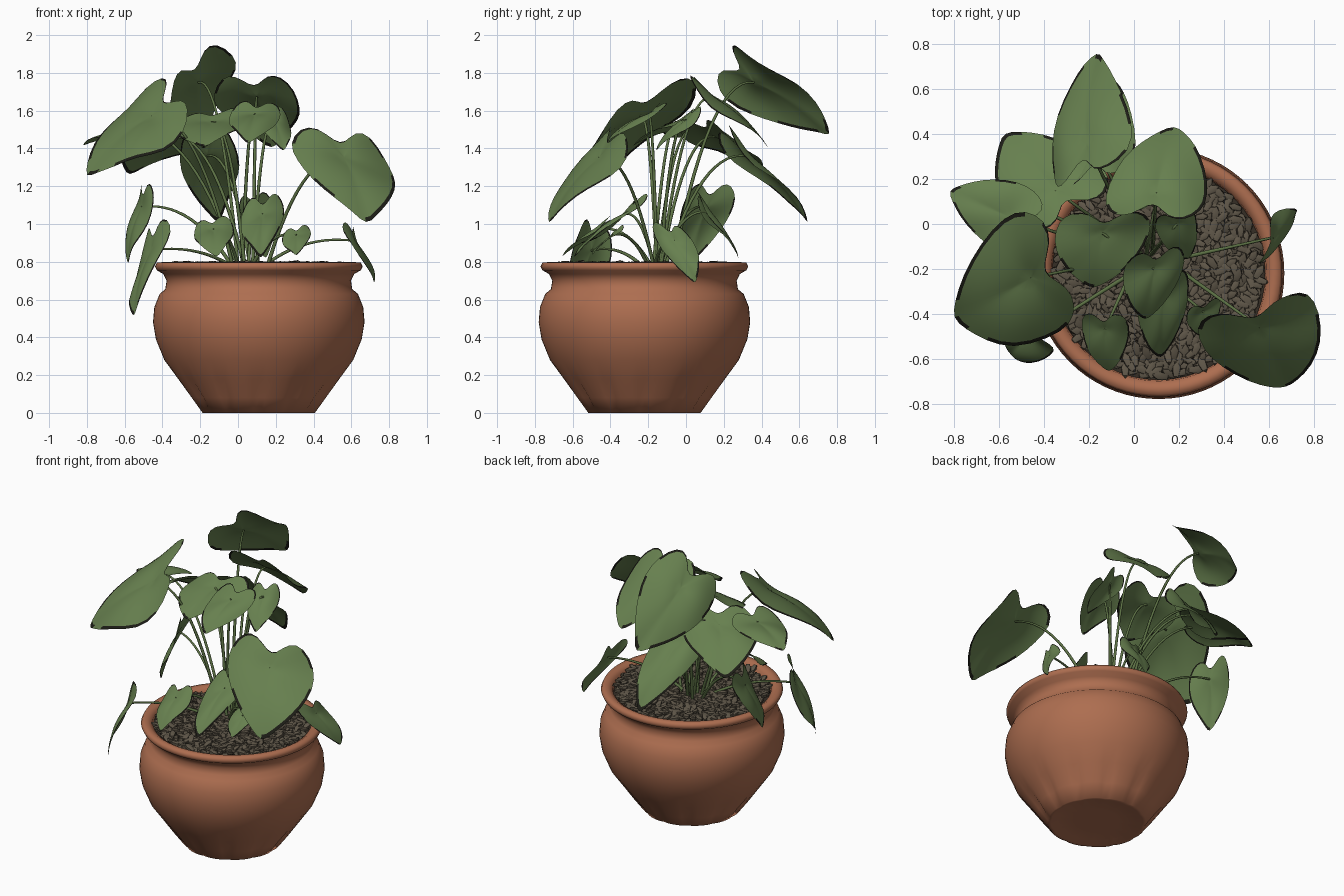
import bpy, bmesh, random
from math import sin, cos, pi, sqrt
from mathutils import Vector, Matrix, Euler

random.seed(4)
if "Cube" in bpy.data.objects:
    bpy.data.objects.remove(bpy.data.objects["Cube"])

POT_X, POT_Y = 0.11, -0.22


def material(name, rgb):
    mat = bpy.data.materials.new(name)
    mat.use_nodes = True
    mat.diffuse_color = (*rgb, 1)
    bsdf = mat.node_tree.nodes["Principled BSDF"]
    bsdf.inputs["Base Color"].default_value = (*rgb, 1)
    bsdf.inputs["Roughness"].default_value = 0.8
    return mat


TERRACOTTA = material("terracotta", (0.42, 0.155, 0.08))
LEAF = material("leaf green", (0.135, 0.215, 0.078))
LEAF_EDGE = material("dry leaf edge", (0.012, 0.012, 0.008))
STEM = material("stem green", (0.11, 0.17, 0.06))
PEBBLE = material("pebble brown", (0.112, 0.092, 0.064))
SOIL = material("dark soil", (0.035, 0.026, 0.018))


def finish(bm, name, mats, angle=0.9):
    bmesh.ops.recalc_face_normals(bm, faces=bm.faces)
    mesh = bpy.data.meshes.new(name)
    bm.to_mesh(mesh)
    bm.free()
    for mat in mats:
        mesh.materials.append(mat)
    obj = bpy.data.objects.new(name, mesh)
    bpy.context.collection.objects.link(obj)
    bpy.ops.object.select_all(action="DESELECT")
    obj.select_set(True)
    bpy.context.view_layer.objects.active = obj
    bpy.ops.object.shade_smooth_by_angle(angle=angle)
    return obj


# Pot: lathe profile with shallow flutes pinched into the foot
def build_pot():
    profile = [(0.13, 0.012), (0.24, 0.012), (0.28, 0.0), (0.30, 0.0), (0.36, 0.08),
               (0.43, 0.18), (0.50, 0.28), (0.545, 0.39), (0.56, 0.48), (0.553, 0.56),
               (0.525, 0.63), (0.495, 0.655), (0.488, 0.70), (0.505, 0.735), (0.54, 0.755),
               (0.55, 0.775), (0.54, 0.795), (0.51, 0.798), (0.48, 0.78), (0.47, 0.70)]
    seg = 72
    bm = bmesh.new()
    rings = []
    for r, z in profile:
        ring = []
        for i in range(seg):
            a = 2 * pi * i / seg
            pinch = 0.05 * max(0, 1 - abs(z - 0.08) / 0.14) * max(0, cos(12 * a)) ** 2
            rad = r * (1 - pinch)
            ring.append(bm.verts.new((POT_X + rad * cos(a), POT_Y + rad * sin(a), z)))
        rings.append(ring)
    for low, high in zip(rings, rings[1:]):
        for i in range(seg):
            j = (i + 1) % seg
            bm.faces.new((low[i], low[j], high[j], high[i]))
    bm.faces.new(rings[0][::-1])
    finish(bm, "pot", [TERRACOTTA], 1.6)


# Soil disc and the layer of elongated pebbles over it
def build_soil():
    bm = bmesh.new()
    bmesh.ops.create_circle(bm, cap_ends=True, segments=48, radius=0.475,
                            matrix=Matrix.Translation((POT_X, POT_Y, 0.75)))
    finish(bm, "soil", [SOIL])
    bm = bmesh.new()
    count = 800
    for k in range(count):
        r, a = 0.46 * sqrt((k + 0.5) / count), k * 2.39996
        place = Matrix.Translation((POT_X + r * cos(a), POT_Y + r * sin(a),
                                    random.uniform(0.76, 0.788)))
        tilt = Euler((0, random.uniform(-0.4, 0.4), random.uniform(0, pi))).to_matrix().to_4x4()
        size = random.uniform(0.85, 1.2)
        shape = Matrix.Diagonal((0.038 * size, 0.018 * size, 0.015 * size, 1))
        bmesh.ops.create_icosphere(bm, subdivisions=1, radius=1, matrix=place @ tilt @ shape)
    finish(bm, "pebbles", [PEBBLE], 0.7)


# Heart outline, one half, as (along the midrib, across)
HALF = [(1, 0), (0.87, 0.22), (0.69, 0.51), (0.42, 0.81), (0.12, 0.98), (-0.18, 0.95),
        (-0.39, 0.68), (-0.39, 0.36), (-0.2, 0.1), (0, 0)]
OUTLINE = HALF[:-1] + [(u, -v) for u, v in HALF[-2:0:-1]]
RINGS = (0.25, 0.5, 0.75, 0.978, 1)


def build_stem(name, base):
    start = Vector((0.05 + 0.12 * base.x + random.uniform(-0.04, 0.04),
                    -0.14 + 0.12 * base.y + random.uniform(-0.03, 0.03), 0.75))
    bend = start.lerp(base, 0.45)
    bend.z = base.z + 0.04
    curve = bpy.data.curves.new(name, "CURVE")
    curve.dimensions = "3D"
    curve.bevel_depth = 0.009
    curve.bevel_resolution = 1
    curve.use_fill_caps = True
    spline = curve.splines.new("POLY")
    steps = 14
    spline.points.add(steps)
    for i, point in enumerate(spline.points):
        t = i / steps
        p = start.lerp(bend, t).lerp(bend.lerp(base, t), t)
        point.co = (*p, 1)
        point.radius = 1.15 - 0.5 * t
    curve.materials.append(STEM)
    bpy.context.collection.objects.link(bpy.data.objects.new(name, curve))


# Leaf: heart blade from stem joint to tip, half-width vector across
def leaf(name, base, tip, half):
    base, tip, half = Vector(base), Vector(tip), Vector(half)
    axis = tip - base
    normal = axis.cross(half).normalized()
    if normal.z < 0:
        normal = -normal
    length, phase = axis.length, random.uniform(0, 6)
    bm = bmesh.new()

    def vert(u, v):
        arch = 0.30 * u * (1 - u) if u > 0 else -0.08 * u
        cup = 0.10 * abs(v) - 0.20 * v * v
        wave = 0.05 * sin(6 * u + 2.5 * v + phase) * abs(v)
        return bm.verts.new(base + axis * u + half * v + normal * length * (arch + cup + wave))

    centre = vert(0, 0)
    rings = [[vert(u * k, v * k) for u, v in OUTLINE] for k in RINGS]
    n = len(OUTLINE)
    for i in range(n):
        j = (i + 1) % n
        bm.faces.new((centre, rings[0][i], rings[0][j]))
        for inner, outer in zip(rings, rings[1:]):
            face = bm.faces.new((inner[i], outer[i], outer[j], inner[j]))
            # Patches of the rim are dried dark
            if outer is rings[-1] and random.random() < 0.55:
                face.material_index = 1
    obj = finish(bm, name + "_leaf", [LEAF, LEAF_EDGE], 3)
    obj.modifiers.new("smooth", "SUBSURF").levels = 1
    build_stem(name + "_stem", base)


build_pot()
build_soil()

# Tall leaves
leaf("front_left", (0.56, -0.46, 1.35), (0.68, -0.73, 0.99), (0.27, 0.08, -0.04))
leaf("front_right", (-0.46, -0.24, 1.57), (-0.81, -0.42, 1.24), (-0.10, 0.28, 0.12))
leaf("back_top", (-0.21, 0.36, 1.75), (-0.16, 0.77, 1.46), (0.18, 0.06, 0.13))
leaf("back_centre", (0.10, 0.14, 1.67), (0.18, 0.44, 1.39), (0.23, -0.02, 0.0))
leaf("back_right", (-0.35, 0.15, 1.46), (-0.58, 0.41, 1.25), (0.21, 0.12, 0.0))
leaf("back_hanging", (-0.16, 0.32, 1.36), (-0.10, 0.65, 0.99), (0.16, 0.03, 0.02))
leaf("centre", (-0.14, -0.04, 1.54), (-0.18, -0.29, 1.40), (0.22, 0.01, 0.02))
leaf("middle_front", (0.09, -0.20, 1.58), (0.05, -0.43, 1.42), (0.14, 0.02, 0.0))
leaf("middle", (0.19, 0.0, 1.55), (0.24, -0.16, 1.38), (0.09, 0.04, 0.0))
leaf("right_side", (-0.55, 0.03, 1.49), (-0.83, 0.15, 1.41), (0.06, 0.15, 0.0))

# Low leaves around the rim
leaf("low_front", (0.13, -0.33, 1.05), (0.12, -0.60, 0.81), (0.12, 0.04, 0.03))
leaf("low_front_right", (-0.13, -0.47, 0.97), (-0.11, -0.66, 0.82), (0.11, 0.0, 0.02))
leaf("small_front", (0.31, -0.39, 0.94), (0.31, -0.50, 0.83), (0.08, 0.03, 0.02))
leaf("left_rim", (0.62, -0.06, 0.91), (0.72, 0.05, 0.68), (0.03, 0.11, -0.02))
leaf("right_rim", (-0.46, -0.50, 0.86), (-0.55, -0.58, 0.50), (0.07, -0.10, 0.05))
leaf("right_mid", (-0.51, 0.11, 1.09), (-0.58, 0.02, 0.78), (-0.05, 0.14, 0.0))
leaf("low_back", (0.10, 0.12, 1.06), (0.15, 0.28, 0.81), (0.10, 0.0, 0.02))
